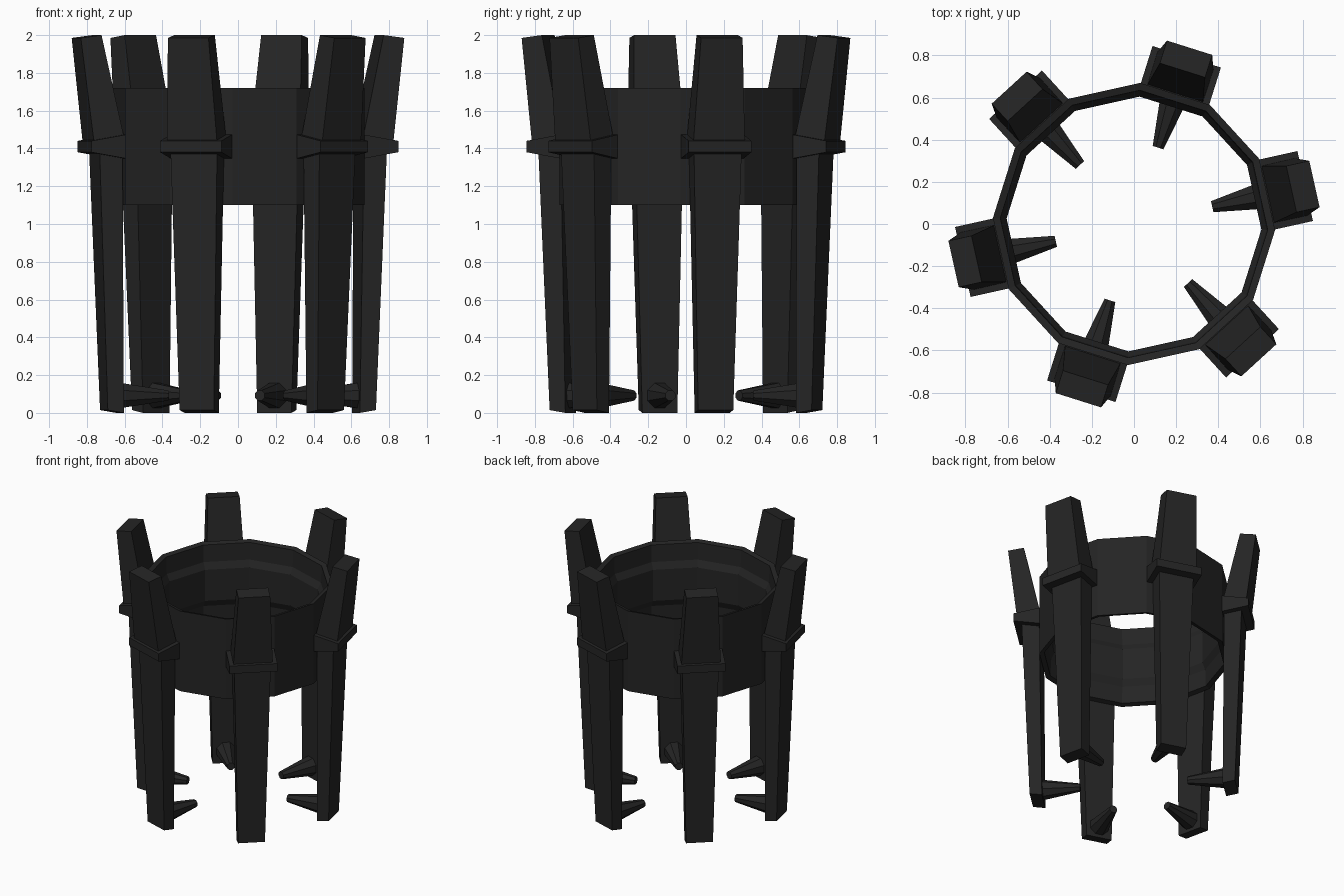
import bpy, math
from mathutils import Matrix

if "Cube" in bpy.data.objects:
    bpy.data.objects.remove(bpy.data.objects["Cube"])

mat = bpy.data.materials.new("charcoal iron")
mat.diffuse_color = (0.018, 0.018, 0.018, 1)
mat.use_nodes = True
mat.node_tree.nodes["Principled BSDF"].inputs["Base Color"].default_value = mat.diffuse_color
OFFSET = math.radians(12.5)


def make(name, verts, faces, angle=0.0):
    me = bpy.data.meshes.new(name)
    me.from_pydata(verts, [], faces)
    me.transform(Matrix.Rotation(angle, 4, 'Z'))
    me.materials.append(mat)
    ob = bpy.data.objects.new(name, me)
    bpy.context.collection.objects.link(ob)
    return ob


def block(name, inner, outer, angle):
    """Tapered block; inner/outer = (radius_low, z_low, radius_high, z_high, width_low, width_high)."""
    v = []
    for r0, z0, r1, z1, w0, w1 in (inner, outer):
        v += [(r0, -w0 / 2, z0), (r0, w0 / 2, z0), (r1, w1 / 2, z1), (r1, -w1 / 2, z1)]
    f = [(0, 3, 2, 1), (4, 5, 6, 7), (0, 1, 5, 4), (1, 2, 6, 5), (2, 3, 7, 6), (3, 0, 4, 7)]
    return make(name, v, f, angle)


# twelve-sided band with a thicker waist inside
profile = [(0.67, 1.10), (0.67, 1.72), (0.635, 1.71), (0.63, 1.58), (0.605, 1.53),
           (0.605, 1.29), (0.63, 1.24), (0.635, 1.11)]
N, P = 12, len(profile)
verts, faces = [], []
for i in range(N):
    a = math.radians(15 + 30 * i)
    verts += [(r * math.cos(a), r * math.sin(a), z) for r, z in profile]
    j = (i + 1) % N
    for k in range(P):
        m = (k + 1) % P
        faces.append((i * P + k, j * P + k, j * P + m, i * P + m))
make("basket_band", verts, faces, OFFSET)

for n in range(6):
    ang = OFFSET + n * math.pi / 3
    # lower leg, widening upward
    block(f"leg_{n}", (0.64, 0.0, 0.655, 1.42, 0.19, 0.26),
          (0.727, 0.015, 0.78, 1.42, 0.19, 0.26), ang)
    # upper prong, narrowing and leaning out
    block(f"prong_{n}", (0.64, 1.42, 0.765, 2.0, 0.28, 0.225),
          (0.81, 1.42, 0.877, 1.985, 0.28, 0.225), ang)
    # collar, thinner at the outside
    block(f"collar_{n}", (0.635, 1.345, 0.635, 1.475, 0.34, 0.34),
          (0.832, 1.38, 0.832, 1.44, 0.34, 0.34), ang)
    # inward foot spike
    S = 8
    v = []
    for r, rad in ((0.66, 0.075), (0.38, 0.029)):
        for k in range(S):
            t = 2 * math.pi * (k + 0.5) / S
            v.append((r, rad * math.cos(t), 0.092 + rad * math.sin(t)))
    f = [(k, k + S, (k + 1) % S + S, (k + 1) % S) for k in range(S)]
    f += [tuple(range(S)), tuple(range(2 * S - 1, S - 1, -1))]
    # order sides to face outward
    f = [tuple(reversed(q)) for q in f]
    make(f"foot_spike_{n}", v, f, ang)

# consistent outward normals
import bmesh
for ob in bpy.context.collection.objects:
    bm = bmesh.new()
    bm.from_mesh(ob.data)
    bmesh.ops.recalc_face_normals(bm, faces=bm.faces)
    bm.to_mesh(ob.data)
    bm.free()
